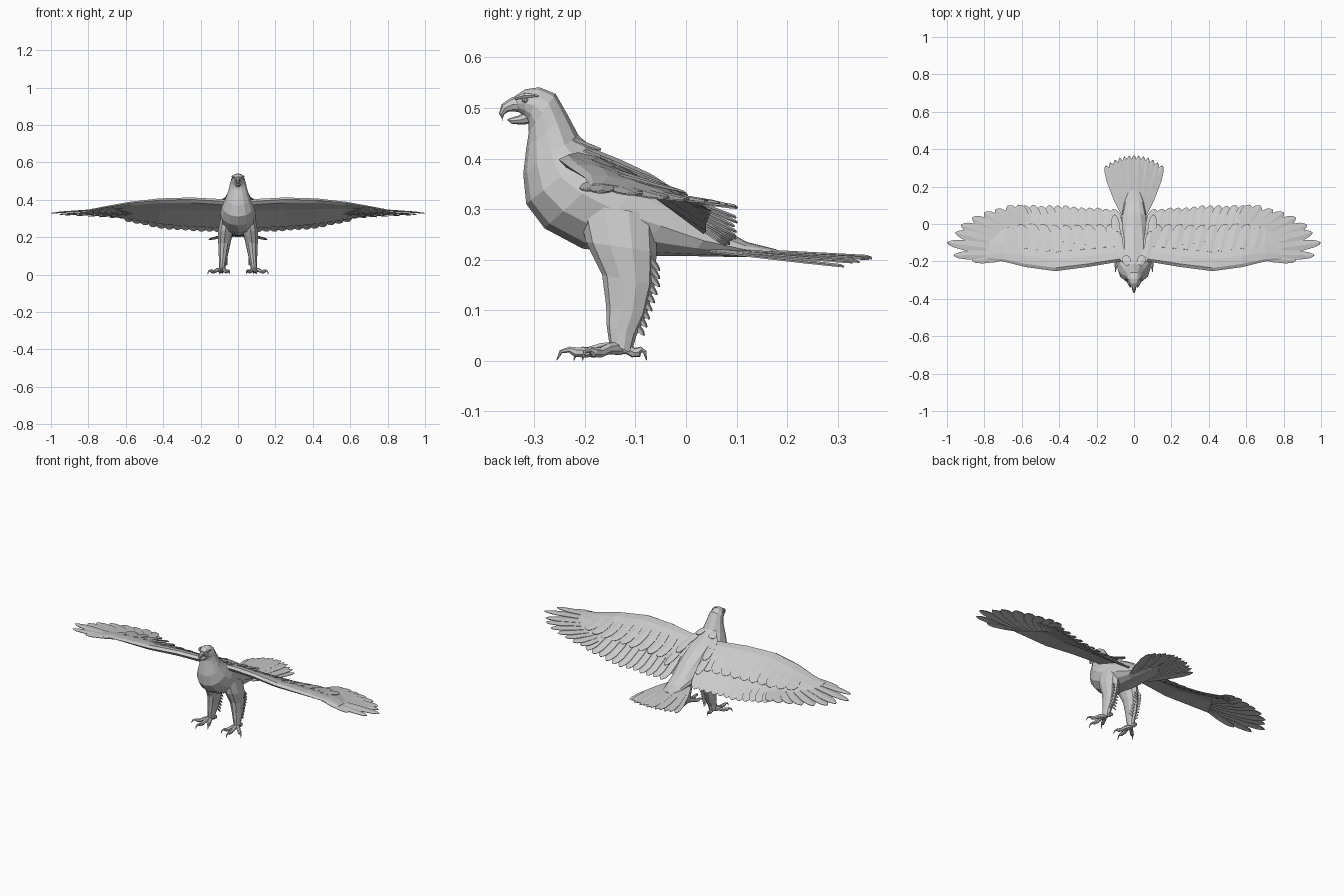
import bpy, bmesh, random
from math import cos, sin, pi
from mathutils import Vector as V

if "Cube" in bpy.data.objects:
    bpy.data.objects.remove(bpy.data.objects["Cube"])

random.seed(4)


def finish(bm, name, mirror=False, thick=0):
    bmesh.ops.recalc_face_normals(bm, faces=bm.faces)
    me = bpy.data.meshes.new(name)
    bm.to_mesh(me)
    bm.free()
    ob = bpy.data.objects.new(name, me)
    bpy.context.collection.objects.link(ob)
    if thick:
        m = ob.modifiers.new("thickness", 'SOLIDIFY')
        m.thickness = thick
        m.offset = 0
    if mirror:
        m = ob.modifiers.new("mirror", 'MIRROR')
        m.use_mirror_merge = False
    return ob


def loft(bm, rings):
    """Skin a list of closed rings and cap both ends."""
    vr = [[bm.verts.new(p) for p in r] for r in rings]
    n = len(vr[0])
    for a, b in zip(vr, vr[1:]):
        for i in range(n):
            j = (i + 1) % n
            bm.faces.new((a[i], a[j], b[j], b[i]))
    bm.faces.new(vr[0])
    bm.faces.new(vr[-1])


def oval(a, b, w, n=12):
    """Ring through points a and b (same x) with half width w."""
    a, b = V(a), V(b)
    c, h = (a + b) / 2, (a - b) / 2
    return [c + h * cos(2 * pi * i / n) + V((w * sin(2 * pi * i / n), 0, 0)) for i in range(n)]


def tube(bm, pts, radii, n=7, flat=1.0):
    rings = []
    for i, p in enumerate(pts):
        d = (V(pts[min(i + 1, len(pts) - 1)]) - V(pts[max(i - 1, 0)])).normalized()
        s = d.cross(V((0, 0, 1))).normalized()
        u = s.cross(d)
        rings.append([V(p) + radii[i] * (s * flat * cos(2 * pi * k / n) + u * sin(2 * pi * k / n))
                      for k in range(n)])
    loft(bm, rings)


def feather(bm, base, tip, width, ridge=0.003, side=None):
    """Pointed blade with a raised centre rib."""
    base, tip = V(base), V(tip)
    d = tip - base
    s = side or d.cross(V((0, 0, 1))).normalized()
    u = s.cross(d).normalized()
    prev = None
    for t, w in ((0, .5), (.35, .95), (.72, 1), (.9, .68), (.97, .32)):
        c = base + d * t
        row = [bm.verts.new(c - s * w * width / 2), bm.verts.new(c + u * ridge),
               bm.verts.new(c + s * w * width / 2)]
        if prev:
            for k in (0, 1):
                bm.faces.new((prev[k], prev[k + 1], row[k + 1], row[k]))
        prev = row
    end = bm.verts.new(tip)
    for k in (0, 1):
        bm.faces.new((prev[k], prev[k + 1], end))


# Body, neck and head: top y,z / bottom y,z / half width
BODY = [(-.338, .524, -.330, .492, .016), (-.318, .537, -.318, .482, .028),
        (-.290, .541, -.312, .470, .036), (-.258, .528, -.311, .452, .042),
        (-.235, .488, -.316, .420, .050), (-.212, .445, -.322, .370, .066),
        (-.180, .418, -.316, .310, .085), (-.130, .398, -.280, .262, .096),
        (-.070, .370, -.205, .222, .093), (.000, .325, -.100, .208, .082),
        (.060, .268, .010, .207, .068), (.120, .235, .110, .205, .052),
        (.180, .220, .180, .205, .030)]
bm = bmesh.new()
loft(bm, [oval((0, a, b), (0, c, d), w) for a, b, c, d, w in BODY])
finish(bm, "body")

# Hooked open beak
bm = bmesh.new()
tube(bm, [(0, -.320, .508), (0, -.343, .507), (0, -.358, .500), (0, -.365, .488), (0, -.363, .475)],
     [.019, .014, .010, .005, .001], 8, .8)
finish(bm, "upper_beak")
bm = bmesh.new()
tube(bm, [(0, -.308, .482), (0, -.330, .476), (0, -.345, .475), (0, -.353, .477)],
     [.014, .009, .006, .001], 8, 1.2)
finish(bm, "lower_beak")

# Eyes and brow ridges
bm = bmesh.new()
bmesh.ops.create_icosphere(bm, subdivisions=1, radius=.007)
bmesh.ops.translate(bm, verts=bm.verts, vec=(.026, -.318, .516))
finish(bm, "eye", True)
bm = bmesh.new()
tube(bm, [(.018, -.338, .519), (.029, -.318, .525), (.034, -.292, .524)], [.003, .006, .002], 6)
finish(bm, "brow", True)

# Wing: x, leading y,z, trailing y,z, thickness
WING = [(.03, -.195, .385, .03, .262, .034), (.10, -.205, .393, .035, .252, .036),
        (.25, -.230, .402, .04, .258, .034), (.42, -.252, .398, .04, .272, .030),
        (.58, -.230, .382, .05, .297, .022), (.70, -.200, .362, .01, .318, .014),
        (.79, -.190, .347, -.08, .331, .007)]


def wing(x, t, off=0):
    """Point on the cambered wing surface at span x and chord fraction t."""
    i = max(k for k in range(len(WING) - 1) if k == 0 or WING[k][0] <= x)
    a, b = WING[i], WING[i + 1]
    f = (x - a[0]) / (b[0] - a[0])
    _, ly, lz, ty, tz, th = [p + (q - p) * f for p, q in zip(a, b)]
    camber = .7 * th * 4 * t * max(0, 1 - t)
    return V((x, ly + (ty - ly) * t, lz + (tz - lz) * t + camber + off * th))


SECTION = [(0, 0), (.06, .4), (.22, .45), (.5, .25), (1, .05), (1, -.05), (.5, -.2), (.2, -.5), (.05, -.45)]
bm = bmesh.new()
loft(bm, [[wing(s[0], t, o) for t, o in SECTION] for s in WING])
finish(bm, "wing_arm", True)

# Secondary flight feathers along the trailing edge
bm = bmesh.new()
for i in range(12):
    x = .085 + i * .043
    feather(bm, wing(x, .6), wing(x + .025, 1.19 + random.uniform(-.02, .02)), .066)
finish(bm, "secondary_feathers", True, .003)

# Primary flight feathers fanned out at the wing tip
TIPS = [(.865, -.195), (.965, -.168), (1.0, -.10), (.955, -.045), (.925, -.005),
        (.865, .035), (.80, .062), (.74, .078), (.675, .098), (.62, .102)]
bm = bmesh.new()
for i, (x, y) in enumerate(TIPS):
    f = i / (len(TIPS) - 1)
    feather(bm, (.68 - .11 * f, -.180 + .15 * f, .356 - .034 * f),
            (x, y, .336 - .012 * min(1, 3 * f) - .028 * max(0, f - .2)),
            .040 + .032 * min(1, f * 2.2))
finish(bm, "primary_feathers", True, .003)

# Covert feathers overlapping the upper wing
bm = bmesh.new()
for i in range(10):
    x = .10 + i * .06
    feather(bm, wing(x, .35, .3), wing(x + .03, .84, .5), .07)
finish(bm, "covert_feathers", True, .002)

# Shoulder feathers bridging neck, back and wing
bm = bmesh.new()
for x, y, z, l in ((.03, -.22, .437, .05), (.055, -.20, .415, .08), (.07, -.17, .402, .13), (.085, -.12, .372, .17)):
    feather(bm, (x, y, z), (x + .02, y + l, z - l * .42), .045)
finish(bm, "shoulder_feathers", True, .003)

# Tail fan
bm = bmesh.new()
for i in range(13):
    f = i / 6 - 1
    feather(bm, (.055 * f, .05, .222 - .006 * abs(f)),
            (.152 * f, .368 - .055 * f * f, .202 - .016 * f * f + .003 * (i % 2)), .048)
finish(bm, "tail_feathers", False, .003)

# Feathered legs: z, front y, back y, centre x, half width
LEG = [(.30, -.215, -.06, .055, .040), (.225, -.198, -.058, .067, .042), (.16, -.166, -.062, .074, .033),
       (.10, -.158, -.078, .079, .025), (.06, -.157, -.098, .083, .020), (.025, -.152, -.108, .086, .018)]
bm = bmesh.new()
loft(bm, [oval((x, a, z + .01), (x, b, z - .01), w, 10) for z, a, b, x, w in LEG])
finish(bm, "leg", True)

# Ragged tufts behind the legs
bm = bmesh.new()
for i in range(9):
    z = .20 - i * .016
    y = -.075 - max(0, i - 2) * .005
    for k in (-1, 1):
        feather(bm, (.074 + .012 * k, y - .01, z + .02), (.076 + .016 * k, y + .022, z - .022), .016,
                .002, V((.6, .5 * k, .3)).normalized())
finish(bm, "leg_tufts", True, .002)

# Toes with curved claws
ankle = V((.087, -.132, .028))
for name, x, y in (("middle_toe", .100, -.256), ("outer_toe", .163, -.205),
                   ("inner_toe", .043, -.222), ("back_toe", .084, -.078)):
    end = V((x, y, .002))
    d = end - ankle
    path = [ankle + V((d.x * t, d.y * t, z - .028))
            for t, z in ((0, .025), (.3, .024), (.52, .016), (.7, .017), (.8, .022), (.93, .018), (1, .001))]
    bm = bmesh.new()
    tube(bm, path, [.014, .011, .010, .010, .006, .004, .001])
    finish(bm, name, True)
